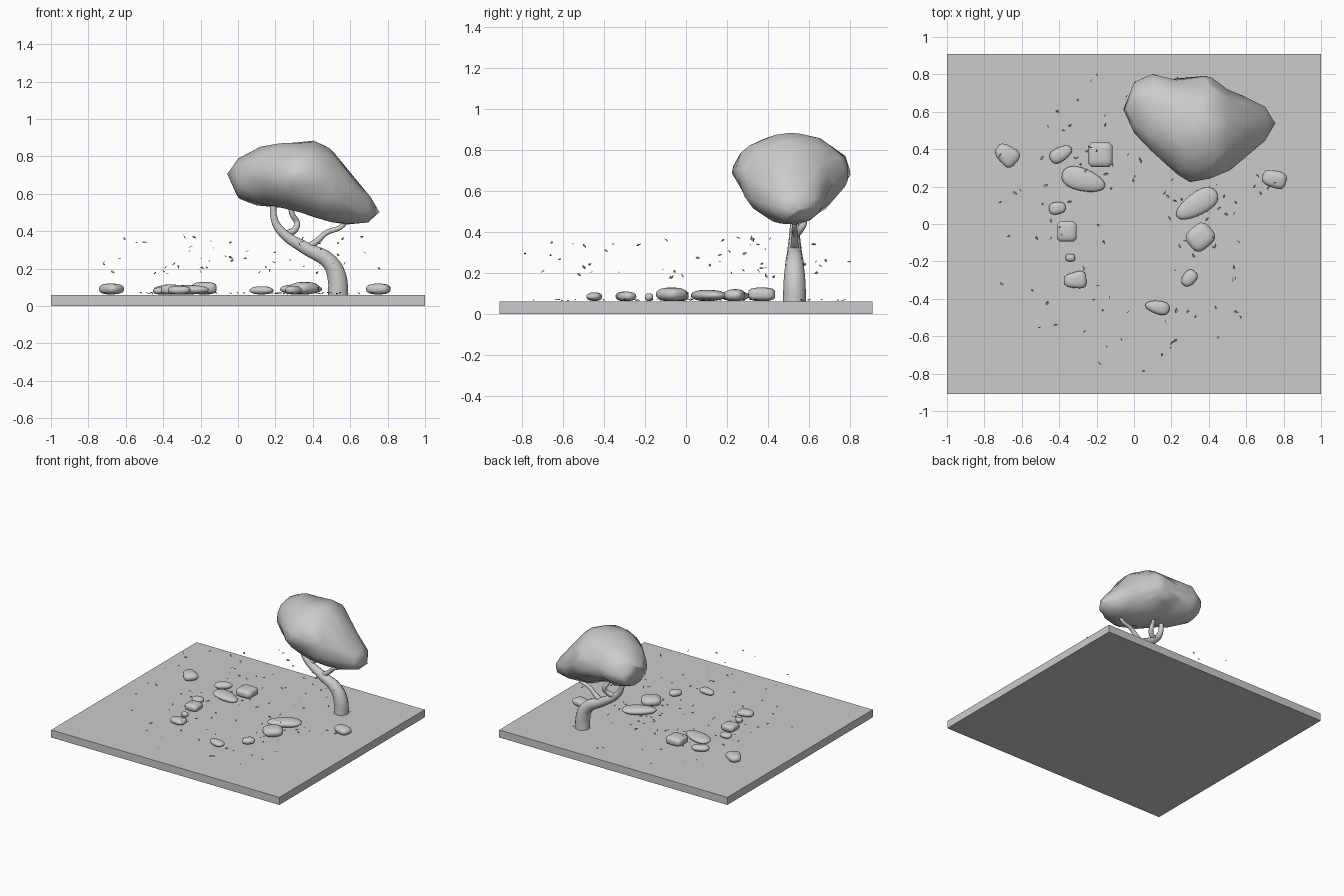
import bpy, bmesh, math, random
from mathutils import Vector, Matrix, noise

if "Cube" in bpy.data.objects:
    bpy.data.objects.remove(bpy.data.objects["Cube"])

random.seed(7)
GROUND = 0.06


def make_object(name, bm, smooth=True, angle=35):
    bmesh.ops.recalc_face_normals(bm, faces=bm.faces)
    me = bpy.data.meshes.new(name)
    bm.to_mesh(me)
    bm.free()
    ob = bpy.data.objects.new(name, me)
    bpy.context.collection.objects.link(ob)
    if smooth:
        bpy.ops.object.select_all(action='DESELECT')
        ob.select_set(True)
        bpy.context.view_layer.objects.active = ob
        bpy.ops.object.shade_smooth_by_angle(angle=math.radians(angle))
    return ob


def limb(name, points):
    """Tapered round limb along (x, y, z, radius) points."""
    cu = bpy.data.curves.new(name, 'CURVE')
    cu.dimensions = '3D'
    cu.bevel_depth = 1.0
    cu.bevel_resolution = 3
    cu.resolution_u = 5
    cu.use_fill_caps = True
    sp = cu.splines.new('BEZIER')
    sp.bezier_points.add(len(points) - 1)
    for bp, (x, y, z, r) in zip(sp.bezier_points, points):
        bp.co = (x, y, z)
        bp.radius = r
        bp.handle_left_type = bp.handle_right_type = 'AUTO'
    ob = bpy.data.objects.new(name, cu)
    bpy.context.collection.objects.link(ob)
    bpy.ops.object.select_all(action='DESELECT')
    ob.select_set(True)
    bpy.context.view_layer.objects.active = ob
    bpy.ops.object.convert(target='MESH')
    bpy.ops.object.shade_smooth_by_angle(angle=math.radians(50))


# ground slab
bm = bmesh.new()
bmesh.ops.create_cube(bm, size=1, matrix=Matrix.Translation((0, 0, GROUND / 2))
                      @ Matrix.Diagonal((2, 1.82, GROUND, 1)))
make_object("ground", bm, smooth=False)

# trunk and branches
limb("trunk", [(.535, .53, .055, .057), (.53, .53, .15, .054), (.49, .53, .235, .046),
               (.36, .53, .31, .035), (.24, .53, .39, .026), (.195, .53, .46, .020),
               (.19, .53, .58, .016)])
limb("middle_branch", [(.25, .53, .38, .020), (.305, .555, .41, .018),
                       (.315, .575, .445, .016), (.29, .56, .49, .015), (.28, .55, .56, .013)])
limb("low_branch", [(.36, .53, .305, .022), (.42, .53, .345, .018),
                    (.47, .53, .39, .015), (.56, .53, .43, .013), (.58, .53, .47, .012)])

# leaf crown: sphere fitted to sections (x, ymin, ymax, zmin, zmax)
SECTIONS = [(-.06, .56, .66, .66, .75), (0, .48, .76, .575, .79), (.1, .38, .80, .54, .84),
            (.2, .29, .77, .53, .86), (.3, .23, .78, .51, .87), (.4, .24, .79, .475, .88),
            (.5, .28, .71, .44, .84), (.6, .36, .67, .43, .71), (.7, .44, .63, .45, .60),
            (.76, .51, .57, .48, .52)]


def section_at(x):
    for a, b in zip(SECTIONS, SECTIONS[1:]):
        if x <= b[0]:
            t = (x - a[0]) / (b[0] - a[0])
            return [p + (q - p) * t for p, q in zip(a, b)]
    return SECTIONS[-1]


bm = bmesh.new()
bmesh.ops.create_icosphere(bm, subdivisions=4, radius=1)
for v in bm.verts:
    n = v.co.copy()
    x, y0, y1, z0, z1 = section_at(.35 + .41 * n.x)
    d = Vector((0, n.y, n.z))
    if d.length > 1e-5:
        d.normalize()
    fill = min(1, (1 - n.x * n.x + .02) * 4)
    lump = 1 + .09 * noise.noise(n * 2.6)
    v.co = (x, (y0 + y1) / 2 + (y1 - y0) / 2 * d.y * lump * fill,
            (z0 + z1) / 2 + (z1 - z0) / 2 * d.z * lump * fill)
crown = make_object("leaf_crown", bm, angle=40)
mod = crown.modifiers.new("facets", 'DECIMATE')
mod.ratio = .2

# stones: x, y, length, width, top, turn in degrees, squareness, taper
STONES = [(-.68, .37, .13, .10, .12, -40, 3, .2), (-.39, .375, .13, .075, .11, 30, 2.4, -.2),
          (-.18, .37, .13, .13, .128, 0, 4, 0), (-.27, .235, .24, .12, .112, -17, 2.2, -.2),
          (-.41, .085, .09, .065, .10, 10, 2.6, -.1), (-.36, -.04, .105, .105, .115, 0, 4, 0),
          (-.34, -.18, .05, .04, .10, 0, 3, 0), (-.315, -.30, .12, .085, .108, 5, 3, .25),
          (.335, .105, .25, .12, .117, 32, 2.3, .2), (.355, -.07, .145, .13, .128, 40, 3, 0),
          (.295, -.29, .095, .07, .108, 50, 2.6, .1), (.125, -.445, .13, .07, .105, -12, 2.4, .25),
          (.75, .24, .13, .09, .12, -15, 3, .1)]
for i, (x, y, l, w, top, turn, power, taper) in enumerate(STONES):
    bm = bmesh.new()
    bmesh.ops.create_uvsphere(bm, u_segments=20, v_segments=12, radius=1)
    for v in bm.verts:
        c = v.co
        s = (abs(c.x) ** power + abs(c.y) ** power + abs(c.z) ** 2.2) ** (-1 / 2.4)
        c *= min(s, 1 / max(abs(c.x), abs(c.y), abs(c.z)))
        c.y *= 1 + taper * c.x
    low = GROUND + .002
    bm.transform(Matrix.Translation((x, y, (low + top) / 2))
                 @ Matrix.Rotation(math.radians(turn), 4, 'Z')
                 @ Matrix.Diagonal((l / 2, w / 2, (top - low) / 2, 1)))
    make_object(f"stone_{i + 1}", bm, angle=60)


def scatter_leaves(name, count, zmin, zmax, tilt, inner):
    """Small folded leaves spread in a loose ring around the middle."""
    bm = bmesh.new()
    for _ in range(count):
        a = random.uniform(0, math.tau)
        r = random.uniform(inner, .9)
        size = random.uniform(.020, .032)
        m = (Matrix.Translation((r * .95 * math.cos(a), r * .92 * math.sin(a),
                                 random.uniform(zmin, zmax)))
             @ Matrix.Rotation(random.uniform(0, math.tau), 4, 'Z')
             @ Matrix.Rotation(random.uniform(-tilt, tilt), 4, 'X')
             @ Matrix.Rotation(random.uniform(-tilt, tilt), 4, 'Y')
             @ Matrix.Scale(size, 4))
        pts = [(-.5, 0, .05), (-.1, -.25, .1), (.5, 0, .1), (-.1, .25, .1), (0, 0, 0)]
        vs = [bm.verts.new(m @ Vector(p)) for p in pts]
        for j in range(4):
            bm.faces.new((vs[j], vs[(j + 1) % 4], vs[4]))
    make_object(name, bm, smooth=False)


scatter_leaves("blown_leaves", 55, .17, .37, 1.2, .4)
scatter_leaves("fallen_leaves", 65, .063, .07, .4, .2)
